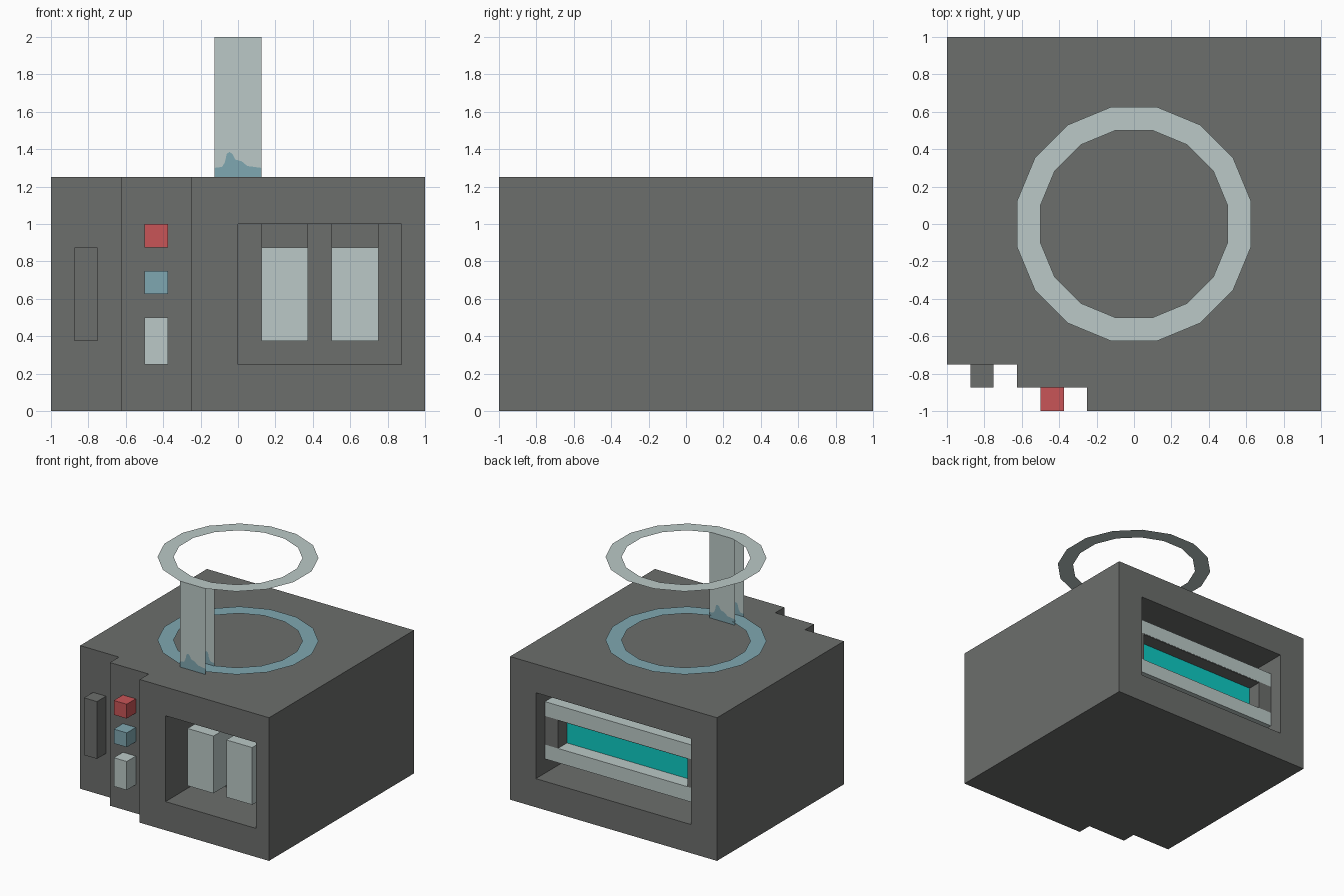
import bpy, bmesh, math

if "Cube" in bpy.data.objects:
    bpy.data.objects.remove(bpy.data.objects["Cube"], do_unlink=True)


def material(name, srgb):
    lin = [((c / 255 + 0.055) / 1.055) ** 2.4 if c > 10 else c / 255 / 12.92 for c in srgb]
    m = bpy.data.materials.new(name)
    m.use_nodes = True
    m.diffuse_color = (*lin, 1)
    m.node_tree.nodes["Principled BSDF"].inputs["Base Color"].default_value = (*lin, 1)
    return m


grey = material("dark grey", (108, 110, 108))
pale = material("pale grey green", (187, 201, 199))
blue = material("dusty blue", (127, 167, 177))
red = material("red", (200, 85, 87))
teal = material("teal", (13, 203, 195))


def finish(bm, name, mat):
    mesh = bpy.data.meshes.new(name)
    bm.to_mesh(mesh)
    bm.free()
    ob = bpy.data.objects.new(name, mesh)
    bpy.context.collection.objects.link(ob)
    mesh.materials.append(mat)
    return ob


def box(name, x, y, z, mat):
    """Box from (min, max) ranges on each axis."""
    bm = bmesh.new()
    bmesh.ops.create_cube(bm, size=1)
    for v in bm.verts:
        for i, (lo, hi) in enumerate((x, y, z)):
            v.co[i] = lo if v.co[i] < 0 else hi
    return finish(bm, name, mat)


def polygon(name, points, mat):
    bm = bmesh.new()
    bm.faces.new([bm.verts.new(p) for p in points])
    return finish(bm, name, mat)


def flat_ring(name, inner, outer, z, mat, sides=16):
    """Flat ring whose sides face the axes; radii are to the flats."""
    bm = bmesh.new()
    loops = []
    for r in (inner, outer):
        r /= math.cos(math.pi / sides)
        angles = [(i + 0.5) * 2 * math.pi / sides for i in range(sides)]
        loops.append([bm.verts.new((r * math.cos(a), r * math.sin(a), z)) for a in angles])
    a, b = loops
    for i in range(sides):
        j = (i + 1) % sides
        bm.faces.new((a[i], b[i], b[j], a[j]))
    return finish(bm, name, mat)


def cut(target, x, y, z):
    cutter = box("cutter", x, y, z, grey)
    cutter.hide_render = True
    mod = target.modifiers.new("opening", 'BOOLEAN')
    mod.operation = 'DIFFERENCE'
    mod.solver = 'EXACT'
    mod.object = cutter
    bpy.context.view_layer.objects.active = target
    bpy.ops.object.modifier_apply(modifier=mod.name)
    bpy.data.objects.remove(cutter, do_unlink=True)


# Housing: stepped floor plan pulled up, with a front and a back opening
plan = [(-1, -0.75), (-0.625, -0.75), (-0.625, -0.875), (-0.25, -0.875),
        (-0.25, -1), (1, -1), (1, 1), (-1, 1)]
bm = bmesh.new()
base = bm.faces.new([bm.verts.new((x, y, 0)) for x, y in plan])
top = bmesh.ops.extrude_face_region(bm, geom=[base])["geom"]
bmesh.ops.translate(bm, vec=(0, 0, 1.25),
                    verts=[g for g in top if isinstance(g, bmesh.types.BMVert)])
bmesh.ops.recalc_face_normals(bm, faces=bm.faces)
housing = finish(bm, "housing", grey)
cut(housing, (0, 0.875), (-1.1, -0.5), (0.25, 1))
cut(housing, (-0.75, 0.75), (0.5, 1.1), (0.25, 1))

# Front controls
box("handle", (-0.875, -0.75), (-0.875, -0.75), (0.375, 0.875), grey)
for name, z, mat in (("red_button", (0.875, 1), red),
                     ("blue_button", (0.625, 0.75), blue),
                     ("pale_switch", (0.25, 0.5), pale)):
    box(name, (-0.5, -0.375), (-1, -0.875), z, mat)

# Pads hanging in the front opening
for side, x in (("right", 0.125), ("left", 0.5)):
    box(side + "_pad", (x, x + 0.25), (-0.875, -0.5), (0.375, 0.875), pale)
    box(side + "_pad_hanger", (x, x + 0.25), (-0.75, -0.5), (0.875, 1), grey)

# Screen unit in the back opening: two bars, end blocks and a sunken screen
box("lower_bar", (-0.75, 0.75), (0.5, 0.875), (0.375, 0.5), pale)
box("upper_bar", (-0.75, 0.75), (0.5, 0.875), (0.75, 0.875), pale)
box("upper_bar_underside", (-0.625, 0.625), (0.75, 0.873), (0.744, 0.75), grey)
for side, x in (("right", (-0.75, -0.625)), ("left", (0.625, 0.75))):
    box(side + "_screen_end", x, (0.5, 0.875), (0.5, 0.75), grey)
box("screen", (-0.625, 0.625), (0.5, 0.75), (0.5, 0.75), teal)

# Two flat rings above the lid
flat_ring("upper_ring", 0.5, 0.625, 2, pale)
flat_ring("lower_ring", 0.5, 0.625, 1.275, blue)

# Two upright strips with a wavy blue foot, the inner one mirrored
wave = [(-0.125, 1.3), (-0.085, 1.305), (-0.07, 1.33), (-0.06, 1.375), (-0.045, 1.385),
        (-0.03, 1.375), (-0.015, 1.345), (0.02, 1.335), (0.05, 1.31), (0.125, 1.3)]
for name, y, s in (("outer", -0.625, 1), ("inner", -0.5, -1)):
    line = [(s * x, y, z) for x, z in wave]
    polygon(name + "_strip_foot", [(-s * 0.125, y, 1.25), (s * 0.125, y, 1.25)] + line[::-1], blue)
    polygon(name + "_strip", line + [(s * 0.125, y, 2), (-s * 0.125, y, 2)], pale)
